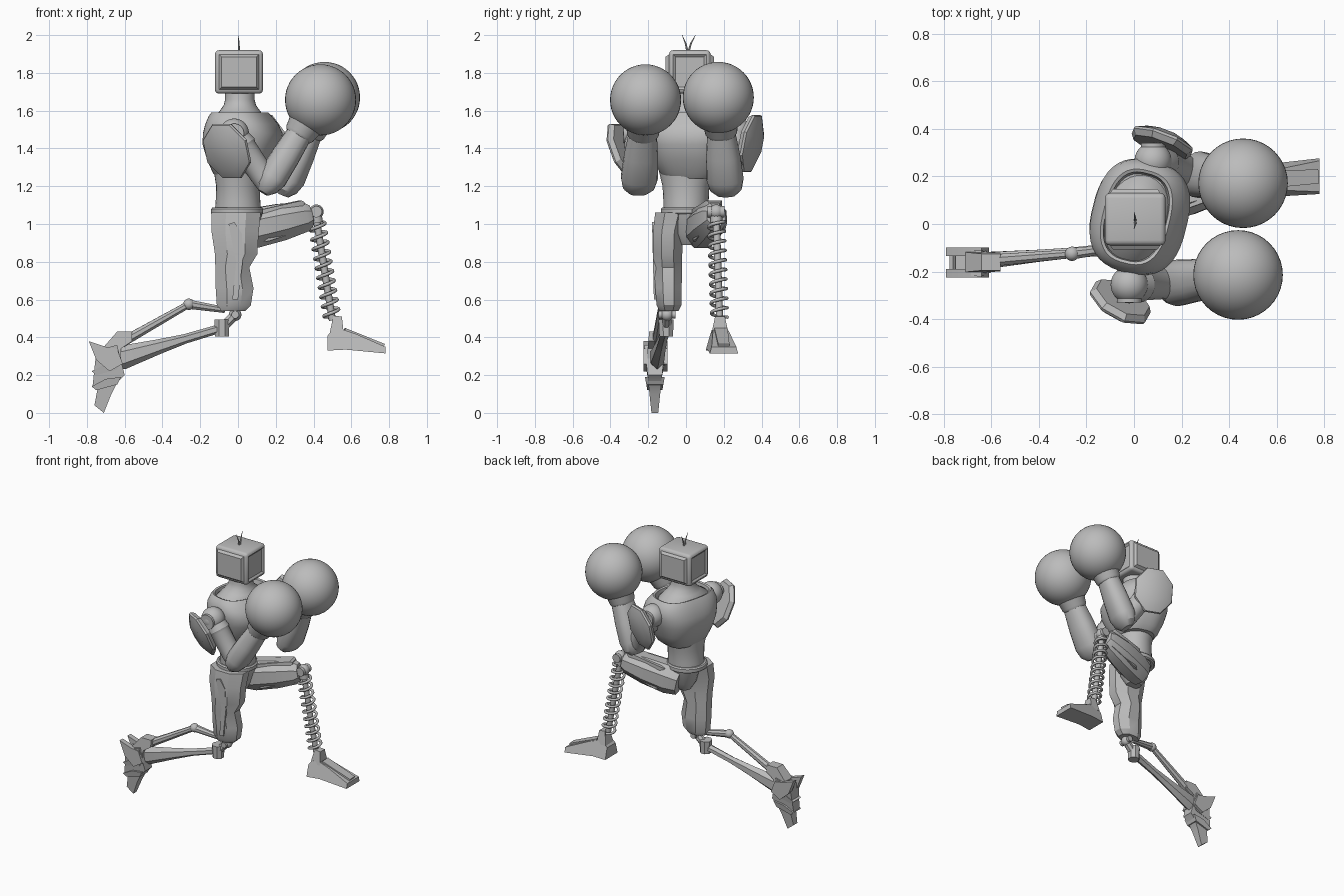
import bpy, bmesh, math
from mathutils import Vector, Quaternion, Matrix

cube = bpy.data.objects.get("Cube")
if cube:
    bpy.data.objects.remove(cube, do_unlink=True)

grey = bpy.data.materials.new("plain_grey")
grey.use_nodes = True
tone = (0.5, 0.5, 0.5, 1)
grey.diffuse_color = tone
grey.node_tree.nodes["Principled BSDF"].inputs["Base Color"].default_value = tone


def finish(name, bm):
    bmesh.ops.recalc_face_normals(bm, faces=bm.faces)
    mesh = bpy.data.meshes.new(name)
    bm.to_mesh(mesh)
    bm.free()
    mesh.materials.append(grey)
    obj = bpy.data.objects.new(name, mesh)
    bpy.context.collection.objects.link(obj)
    return obj


def loft(name, rings, rot=Quaternion(), n=32, power=1.0):
    """Skin rings of (centre, half width, half height); power < 1 squares them."""
    bm = bmesh.new()
    grow = 1 / math.cos(math.pi / n) if n <= 8 else 1

    def curve(v):
        return math.copysign(abs(v) ** power, v) * grow

    loops = []
    for centre, w, h in rings:
        loop = []
        for i in range(n):
            a = math.tau * (i + 0.5) / n
            offset = Vector((w * curve(math.cos(a)), h * curve(math.sin(a)), 0))
            loop.append(bm.verts.new(Vector(centre) + rot @ offset))
        loops.append(loop)
    for low, high in zip(loops, loops[1:]):
        for i in range(n):
            j = (i + 1) % n
            bm.faces.new((low[i], low[j], high[j], high[i]))
    bm.faces.new(loops[0])
    bm.faces.new(loops[-1])
    return finish(name, bm)


def limb(name, a, b, stations, n=16, power=1.0):
    """Loft along the line a-b, stations are (t, half width, half height)."""
    a, b = Vector(a), Vector(b)
    rot = (b - a).to_track_quat('Z', 'Y')
    return loft(name, [(a.lerp(b, t), w, h) for t, w, h in stations], rot, n, power)


def rod(name, a, b, r, r_end=None, n=12):
    r_end = r_end or r
    return limb(name, a, b, [(0, r, r), (1, r_end, r_end)], n)


def ball(name, centre, r):
    bm = bmesh.new()
    bmesh.ops.create_uvsphere(bm, u_segments=40, v_segments=24, radius=r,
                              matrix=Matrix.Translation(centre))
    return finish(name, bm)


def prism(name, outline, y, half_low, half_high, yaw=0):
    """Extrude an x-z outline along y, its half width changing with height."""
    bm = bmesh.new()
    heights = [z for x, z in outline]
    low, span = min(heights), max(heights) - min(heights)
    sides = []
    for s in (-1, 1):
        side = []
        for x, z in outline:
            half = half_low + (half_high - half_low) * (z - low) / span
            side.append(bm.verts.new((x, y + s * half + yaw * (x - outline[0][0]), z)))
        bm.faces.new(side)
        sides.append(side)
    count = len(outline)
    for i in range(count):
        j = (i + 1) % count
        bm.faces.new((sides[0][i], sides[0][j], sides[1][j], sides[1][i]))
    return finish(name, bm)


# Boxy head: sloping raised panels on two sides, shallow ones on the others
bm = bmesh.new()
bmesh.ops.create_cube(bm, size=1, matrix=Matrix.Translation((0.005, 0.02, 1.805))
                      @ Matrix.Diagonal((0.255, 0.22, 0.23, 1)))
bmesh.ops.bevel(bm, geom=bm.edges[:], offset=0.022, segments=3, affect='EDGES', profile=0.5)
bm.normal_update()
for x, y in ((0, -1), (0, 1), (1, 0), (-1, 0)):
    axis = Vector((x, y, 0))
    face = max(bm.faces, key=lambda f: (round(f.normal.dot(axis), 3), f.calc_area()))
    bmesh.ops.inset_region(bm, faces=[face], thickness=0.018, depth=0.018 if y else -0.01)
finish("head", bm)
for side, tip in (("right", -0.02), ("left", 0.05)):
    mid = (0.005, 0.01 + (tip - 0.01) * 0.4, 1.955)
    rod(side + "_antenna_base", (0.005, 0.01, 1.9), mid, 0.005, 0.004, 6)
    rod(side + "_antenna_tip", mid, (0, tip, 2), 0.004, 0.001, 6)

# Torso, turned slightly about the vertical
turn = Quaternion((0, 0, 1), math.radians(-14))
loft("neck", [((0.01, 0.018, z), w, d) for z, w, d in (
    (1.5, 0.15, 0.21), (1.56, 0.135, 0.18), (1.6, 0.105, 0.12),
    (1.63, 0.085, 0.09), (1.66, 0.078, 0.078), (1.72, 0.078, 0.076))], turn)
loft("chest_armour", [((x, 0.03, z), w, d) for x, z, w, d in (
    (0.01, 1.24, 0.11, 0.13), (0.01, 1.27, 0.135, 0.165), (0.015, 1.34, 0.17, 0.2),
    (0.022, 1.42, 0.2, 0.225), (0.025, 1.48, 0.2, 0.24), (0.02, 1.53, 0.18, 0.24),
    (0.012, 1.57, 0.155, 0.22), (0.01, 1.59, 0.14, 0.2), (0.01, 1.585, 0.128, 0.188),
    (0.01, 1.54, 0.12, 0.18))], turn, 40, 0.75)
loft("abdomen", [((0, 0, z), w, d) for z, w, d in (
    (1.05, 0.125, 0.12), (1.12, 0.118, 0.12), (1.2, 0.115, 0.125), (1.3, 0.13, 0.15))], turn)
loft("belt", [((-0.005, 0, z), w, w - 0.005) for z, w in (
    (1.05, 0.13), (1.057, 0.138), (1.08, 0.138), (1.088, 0.13))])
loft("pelvis", [((0.01, 0.01, z), w, d) for z, w, d in (
    (0.89, 0.05, 0.045), (0.95, 0.09, 0.085), (1.06, 0.12, 0.115))], turn, 12)

# Arms: shoulder, upper arm, forearm, round glove, tilted shoulder plate
arms = (
    ("right", (-0.02, -0.255, 1.48), (0.16, -0.25, 1.21), (0.437, -0.214, 1.657),
     (-0.046, -0.308, 1.397), (-0.074, -0.358, 1.373)),
    ("left", (0.08, 0.265, 1.49), (0.26, 0.21, 1.2), (0.458, 0.171, 1.67),
     (0.11, 0.322, 1.431), (0.131, 0.377, 1.419)))
for side, shoulder, elbow, fist, inner, outer in arms:
    start, joint, glove = Vector(shoulder), Vector(elbow), Vector(fist)
    out = Vector((0, math.copysign(0.075, start.y), 0))
    ball(side + "_shoulder", shoulder, 0.078)
    rod(side + "_shoulder_pin", start - out, start + out, 0.052, n=20)
    limb(side + "_upper_arm", shoulder, elbow, [
        (0, 0.06, 0.06), (0.25, 0.075, 0.075), (0.3, 0.068, 0.068),
        (0.8, 0.065, 0.065), (1, 0.06, 0.06)], 20)
    limb(side + "_forearm", joint.lerp(glove, -0.1), glove, [
        (0, 0.05, 0.03), (0.06, 0.085, 0.06), (0.16, 0.098, 0.078),
        (0.4, 0.09, 0.075), (0.7, 0.07, 0.065)], 20, 0.85)
    limb(side + "_glove_cuff", joint, glove, [
        (0.57, 0.075, 0.073), (0.6, 0.085, 0.082), (0.68, 0.09, 0.09),
        (0.8, 0.125, 0.125), (0.9, 0.16, 0.16)], 32)
    ball(side + "_glove", fist, 0.188)
    limb(side + "_shoulder_plate", inner, outer, [
        (0, 0.115, 0.138), (0.4, 0.132, 0.155), (0.6, 0.127, 0.15), (1, 0.08, 0.095)], 8)

# Kneeling leg: faceted thigh, knee, shin and linkage
loft("right_thigh", [((x, y, z), w, d) for x, y, z, w, d in (
    (-0.03, -0.09, 0.54, 0.07, 0.05), (-0.022, -0.09, 0.57, 0.09, 0.066),
    (-0.018, -0.093, 0.66, 0.1, 0.07), (-0.03, -0.095, 0.77, 0.09, 0.074),
    (-0.01, -0.098, 0.84, 0.112, 0.078), (-0.015, -0.095, 0.96, 0.125, 0.08),
    (-0.01, -0.075, 1.06, 0.13, 0.088))], n=8)
prism("right_thigh_panel", [(-0.05, 1), (-0.02, 1.01), (0.02, 0.95), (0.025, 0.8),
                            (0, 0.6), (-0.03, 0.6), (-0.01, 0.8)], -0.14, 0.03, 0.04)
knee = Vector((-0.015, -0.1, 0.52))
hinge = Vector((-0.085, -0.105, 0.45))
ball("right_knee", knee, 0.033)
rod("right_knee_pin", knee - Vector((0, 0.045, 0)), knee + Vector((0, 0.045, 0)), 0.02)
rod("right_knee_link", knee, hinge, 0.025, n=8)
rod("right_knee_block", hinge - Vector((0, 0, 0.045)), hinge + Vector((0, 0, 0.045)),
    0.036, 0.04, 8)
ankle = (-0.64, -0.155, 0.285)
limb("right_shin", hinge, ankle, [
    (0, 0.025, 0.02), (0.35, 0.022, 0.022), (0.6, 0.026, 0.034),
    (0.95, 0.035, 0.055), (1, 0.03, 0.05)], 6)
crank = Vector((-0.26, -0.125, 0.575))
ball("right_link_joint", crank, 0.03)
rod("right_upper_link", (-0.07, -0.1, 0.545), crank, 0.016, 0.024, 8)
rod("right_lower_link", crank, (-0.62, -0.155, 0.37), 0.018, 0.026, 8)

# Kneeling foot: core pointing down, heel, cheek plates and stepped ridges
prism("right_foot", [(-0.75, 0.33), (-0.64, 0.36), (-0.6, 0.2), (-0.64, 0.16),
                     (-0.67, 0.1), (-0.71, 0), (-0.76, 0.04), (-0.745, 0.12),
                     (-0.77, 0.14)], -0.165, 0.018, 0.055)
prism("right_heel", [(-0.71, 0.3), (-0.71, 0.35), (-0.64, 0.43), (-0.56, 0.43),
                     (-0.56, 0.38), (-0.62, 0.34), (-0.62, 0.25)], -0.16, 0.05, 0.035)
for side, s in (("right", -1), ("left", 1)):
    prism(side + "_cheek_plate", [(-0.79, 0.38), (-0.7, 0.35), (-0.64, 0.34), (-0.61, 0.26),
                                  (-0.68, 0.22), (-0.75, 0.28)], -0.162 + s * 0.045,
          0.018, 0.018)
for z in (0.12, 0.2):
    prism("right_toe_ridge", [(-0.775, z + 0.02), (-0.7, z + 0.06), (-0.62, z + 0.07),
                              (-0.64, z + 0.03), (-0.75, z)], -0.165, 0.04, 0.052)

# Forward leg: faceted thigh, knee, sprung shin
limb("left_thigh", (0, 0.07, 0.96), (0.385, 0.16, 1.045), [
    (0, 0.075, 0.09), (0.2, 0.09, 0.105), (0.6, 0.085, 0.097),
    (0.92, 0.065, 0.078), (1, 0.05, 0.055)], 8)
limb("left_thigh_panel", (0.1, 0.095, 0.985), (0.36, 0.155, 1.055), [
    (0, 0.055, 0.075), (0.1, 0.065, 0.08), (0.95, 0.04, 0.07), (1, 0.03, 0.06)], 4, 0.8)
rod("left_knee_link", (0.36, 0.155, 1.045), (0.415, 0.16, 1.065), 0.03)
ball("left_knee", (0.415, 0.16, 1.065), 0.038)
rod("left_knee_pin", (0.415, 0.115, 1.065), (0.415, 0.205, 1.065), 0.03, n=16)
top, bottom = Vector((0.413, 0.16, 1.04)), Vector((0.5, 0.178, 0.49))
rod("left_shin_rod", top, bottom, 0.019)
rod("left_shin_collar", top, top.lerp(bottom, 0.06), 0.032)

coil = bpy.data.curves.new("left_shin_spring", 'CURVE')
coil.dimensions = '3D'
coil.bevel_depth = 0.009
coil.bevel_resolution = 2
coil.use_fill_caps = True
coil.materials.append(grey)
path = coil.splines.new('POLY')
turns, steps = 10, 20
path.points.add(turns * steps)
spin = (bottom - top).to_track_quat('Z', 'Y')
for i, point in enumerate(path.points):
    t, a = i / (turns * steps), math.tau * i / steps
    ring = spin @ Vector((math.cos(a), math.sin(a), 0)) * 0.042
    point.co = (*(top.lerp(bottom, 0.05 + 0.92 * t) + ring), 1)
bpy.context.collection.objects.link(bpy.data.objects.new("left_shin_spring", coil))

# Forward foot, wide at the sole, with a ridge along the top
prism("left_foot", [(0.475, 0.33), (0.475, 0.41), (0.5, 0.44), (0.56, 0.44), (0.62, 0.42),
                    (0.78, 0.35), (0.78, 0.315), (0.57, 0.335)], 0.175, 0.075, 0.04, 0.085)
prism("left_ankle", [(0.485, 0.42), (0.505, 0.515), (0.55, 0.51), (0.56, 0.42)],
      0.18, 0.045, 0.025)
limb("left_foot_ridge", (0.56, 0.185, 0.43), (0.77, 0.2, 0.35), [
    (0, 0.035, 0.02), (1, 0.03, 0.016)], 4)

# Smooth shading with crisp edges
bpy.ops.object.select_all(action='DESELECT')
for obj in bpy.context.scene.objects:
    if obj.type == 'MESH':
        obj.select_set(True)
        bpy.context.view_layer.objects.active = obj
bpy.ops.object.shade_smooth_by_angle(angle=math.radians(32))
